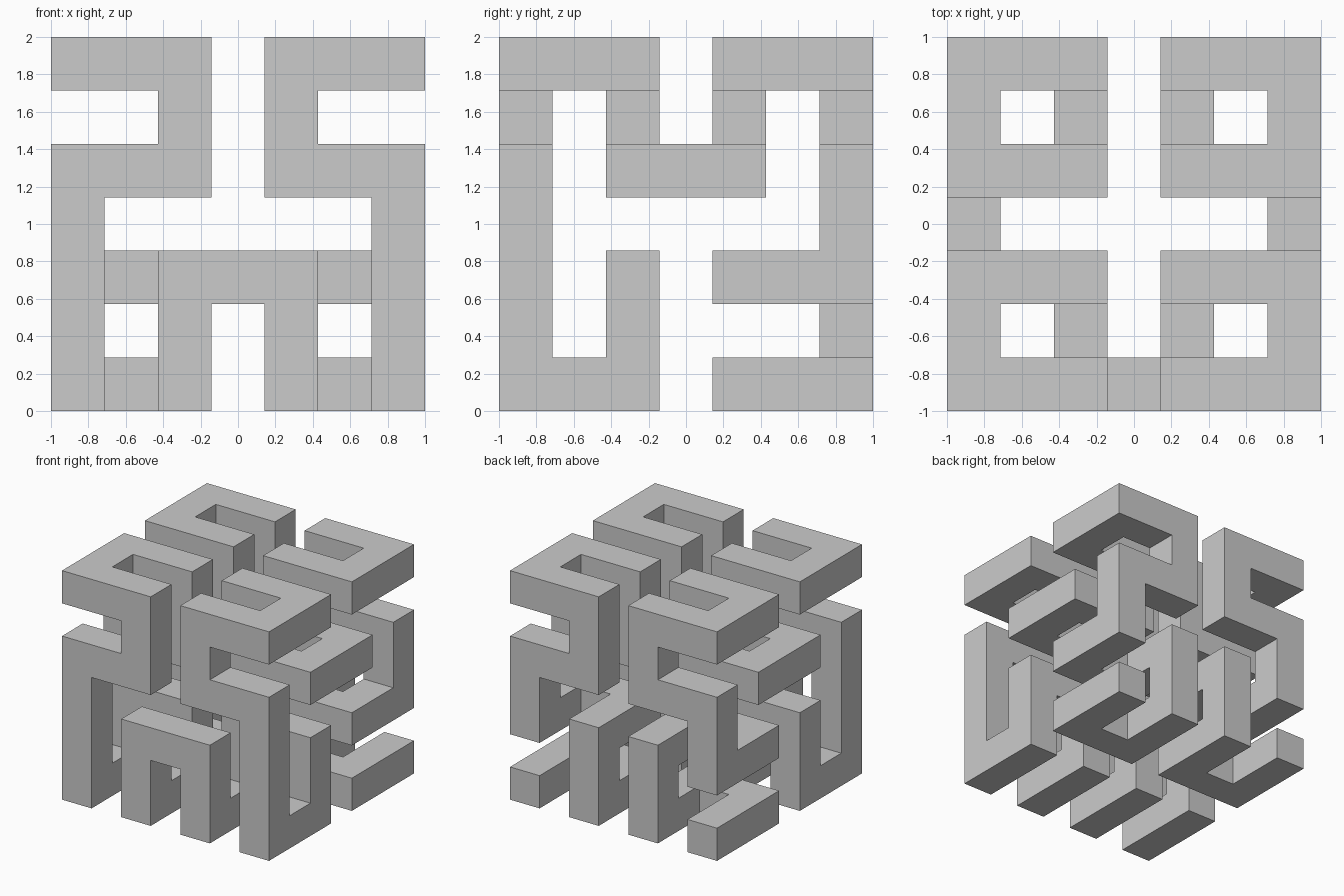
import bpy, bmesh
from mathutils import Vector

if "Cube" in bpy.data.objects:
    bpy.data.objects.remove(bpy.data.objects["Cube"])

CELL = 2 / 7   # the square bar is one cell thick on a 7 x 7 x 7 grid
STEPS = {'R': (1, 0, 0), 'L': (-1, 0, 0), 'B': (0, 1, 0),
         'F': (0, -1, 0), 'U': (0, 0, 1), 'D': (0, 0, -1)}

# Right half of the folded path, starting at the front arch; one group per octant
MOVES = "DBURDFU" + "U" + "LURBLDR" + "B" + "LURBLDR" + "D" + "FLBDFRB"
pos = Vector((4, 0, 2))
cells = {tuple(map(int, pos))}
for m in MOVES:
    for _ in range(2):
        pos += Vector(STEPS[m])
        cells.add(tuple(map(int, pos)))

# Mirrored left half, joined by the middle cell of the front arch
cells |= {(6 - x, y, z) for x, y, z in cells}
cells.add((3, 0, 2))

# Outer skin of the bar: a square wherever a cell has no neighbour
bm = bmesh.new()
for c in cells:
    for step in STEPS.values():
        if tuple(a + b for a, b in zip(c, step)) in cells:
            continue
        n = Vector(step)
        u = Vector((n.y, n.z, n.x))
        v = n.cross(u)
        mid = Vector(c) + n / 2 + Vector((-3, -3, 0.5))
        corners = [(-1, -1), (1, -1), (1, 1), (-1, 1)]
        bm.faces.new([bm.verts.new((mid + (u * a + v * b) / 2) * CELL)
                      for a, b in corners])

# Weld the squares and merge the flat areas
bmesh.ops.remove_doubles(bm, verts=bm.verts[:], dist=0.001)
bmesh.ops.dissolve_limit(bm, angle_limit=0.01, verts=bm.verts[:], edges=bm.edges[:])
bmesh.ops.recalc_face_normals(bm, faces=bm.faces[:])

mesh = bpy.data.meshes.new("folded_bar")
bm.to_mesh(mesh)
bm.free()
bpy.context.collection.objects.link(bpy.data.objects.new("folded_bar", mesh))
